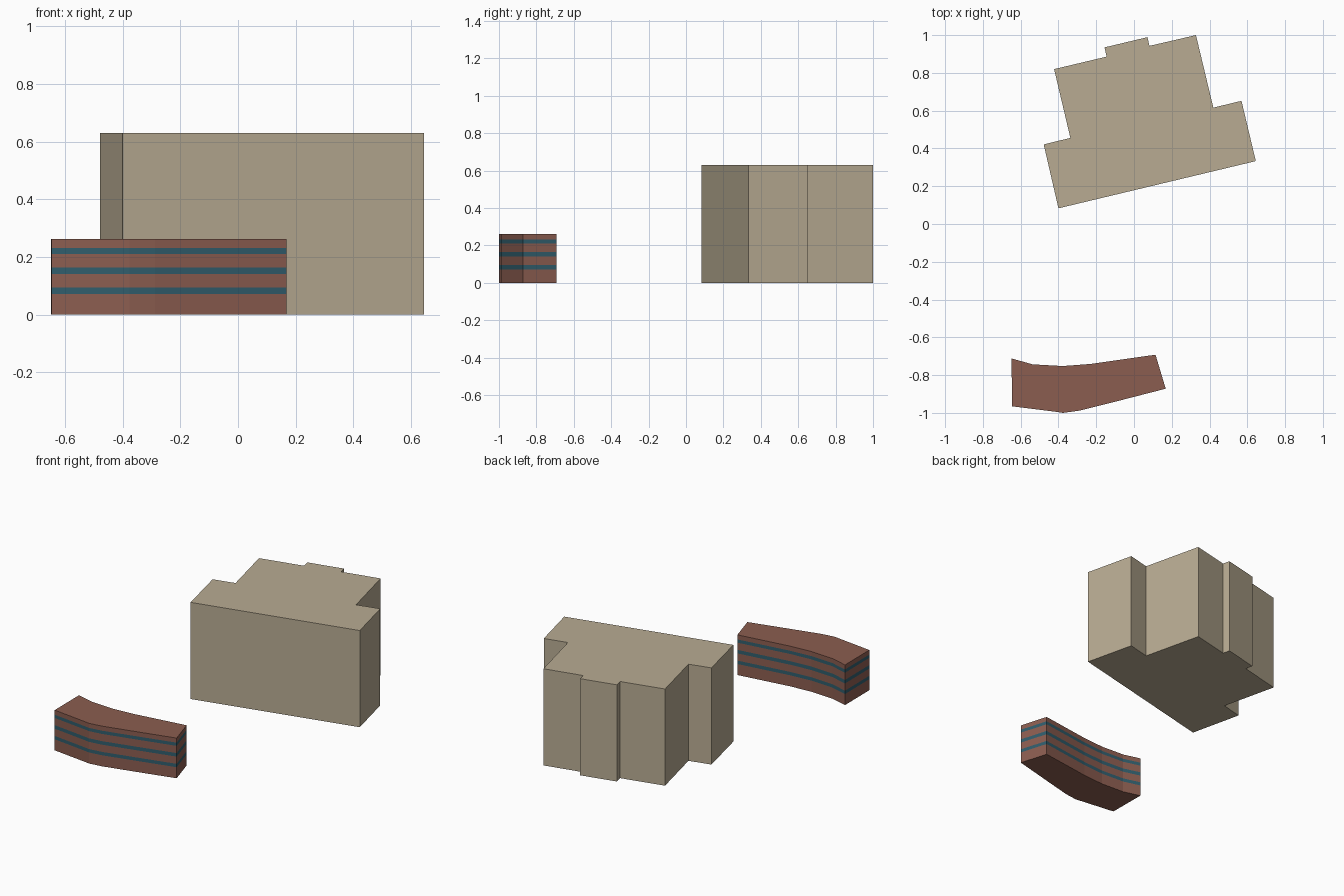
import bpy, bmesh

if "Cube" in bpy.data.objects:
    bpy.data.objects.remove(bpy.data.objects["Cube"])


def material(name, rgb):
    m = bpy.data.materials.new(name)
    m.diffuse_color = (*rgb, 1)
    m.use_nodes = True
    m.node_tree.nodes["Principled BSDF"].inputs["Base Color"].default_value = m.diffuse_color
    return m


def building(name, outline, levels, mats):
    """Extrude a footprint through the levels; wall layers alternate materials."""
    bm = bmesh.new()
    rings = [[bm.verts.new((x, y, z)) for x, y in outline] for z in levels]
    n = len(outline)
    bm.faces.new(rings[0][::-1])
    bm.faces.new(rings[-1])
    for k in range(len(levels) - 1):
        for i in range(n):
            j = (i + 1) % n
            f = bm.faces.new((rings[k][i], rings[k][j], rings[k + 1][j], rings[k + 1][i]))
            f.material_index = k % 2
    bmesh.ops.recalc_face_normals(bm, faces=bm.faces)
    me = bpy.data.meshes.new(name)
    bm.to_mesh(me)
    bm.free()
    for m in mats:
        me.materials.append(m)
    ob = bpy.data.objects.new(name, me)
    bpy.context.collection.objects.link(ob)
    return ob


stone = material("tan_stone", (0.48, 0.41, 0.29))
brick = material("red_brick", (0.26, 0.11, 0.08))
glass = material("window_glass", (0.03, 0.11, 0.15))

# Tall block with stepped rear
building("tall_building", [
    (-0.40, 0.083), (0.645, 0.333), (0.569, 0.652), (0.42, 0.616),
    (0.328, 1.0), (0.082, 0.943), (0.071, 0.989), (-0.156, 0.935),
    (-0.145, 0.886), (-0.423, 0.82), (-0.337, 0.456), (-0.478, 0.421),
], [0, 0.63], [stone])

# Low curved block with three flush window bands
building("curved_low_building", [
    (-0.646, -0.965), (-0.40, -0.996), (-0.376, -1.0), (-0.288, -0.988),
    (-0.085, -0.937), (0.168, -0.872), (0.114, -0.692), (-0.23, -0.741),
    (-0.378, -0.752), (-0.537, -0.743), (-0.648, -0.712),
], [0, 0.072, 0.094, 0.141, 0.164, 0.211, 0.232, 0.262], [brick, glass])
